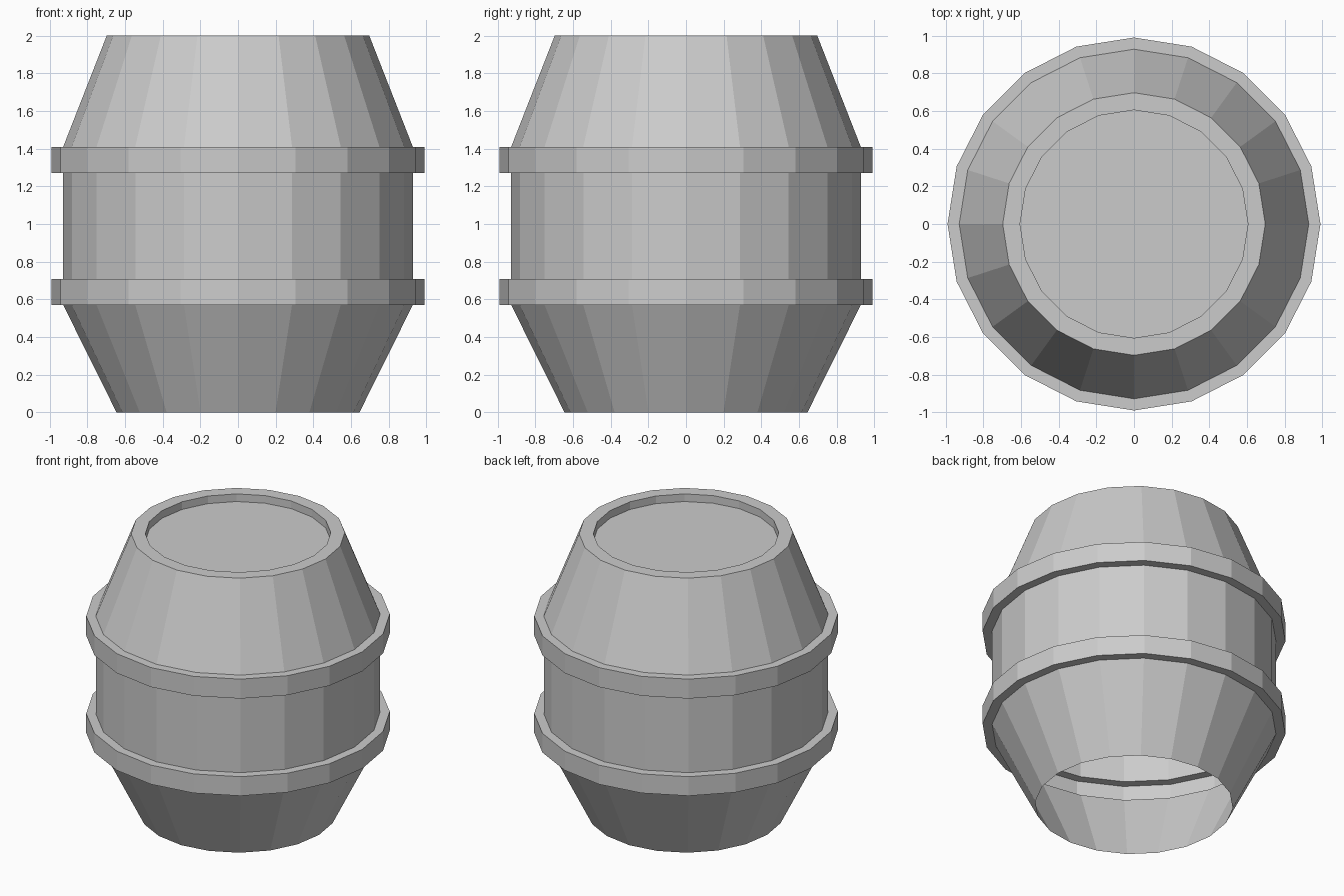
import bpy, bmesh
from math import cos, sin, tau

if "Cube" in bpy.data.objects:
    bpy.data.objects.remove(bpy.data.objects["Cube"])

SIDES = 20

# Half-profile (radius, z) from the open bottom up to the recessed lid
profile = [
    (0.645, 0.0), (0.928, 0.57),                # lower taper
    (0.99, 0.57), (0.99, 0.708), (0.928, 0.708),  # lower hoop
    (0.928, 1.27),                              # straight middle
    (0.99, 1.27), (0.99, 1.41), (0.928, 1.41),  # upper hoop
    (0.697, 2.0), (0.605, 2.0), (0.605, 1.945),  # upper taper, rim, recess
]

bm = bmesh.new()
rings = [[bm.verts.new((r * cos(tau * i / SIDES), r * sin(tau * i / SIDES), z))
          for i in range(SIDES)] for r, z in profile]

# Walls between neighbouring rings
for low, high in zip(rings, rings[1:]):
    for i in range(SIDES):
        j = (i + 1) % SIDES
        bm.faces.new((low[i], low[j], high[j], high[i]))

# Sunken lid
bm.faces.new(rings[-1])

mesh = bpy.data.meshes.new("barrel")
bm.to_mesh(mesh)
bm.free()
barrel = bpy.data.objects.new("barrel", mesh)
bpy.context.collection.objects.link(barrel)
